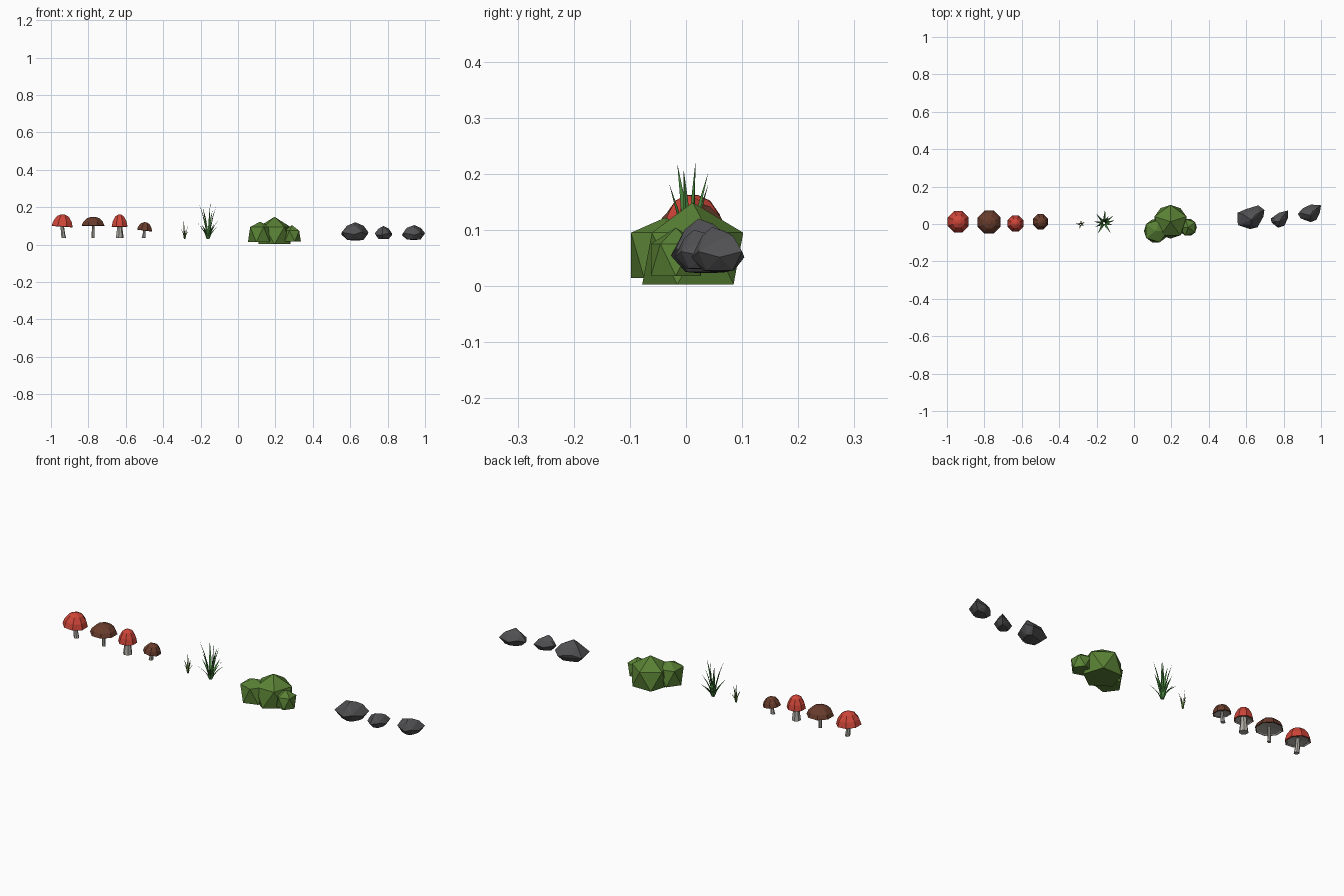
import bpy, bmesh
from math import sin, cos, pi, radians
from mathutils import Vector, Matrix

if "Cube" in bpy.data.objects:
    bpy.data.objects.remove(bpy.data.objects["Cube"])


def material(name, rgb):
    m = bpy.data.materials.new(name)
    m.diffuse_color = (*rgb, 1)
    m.use_nodes = True
    m.node_tree.nodes["Principled BSDF"].inputs["Base Color"].default_value = m.diffuse_color
    return m


RED = material("cap_red", (0.62, 0.06, 0.04))
BROWN = material("cap_brown", (0.14, 0.045, 0.025))
PALE = material("stem_pale", (0.42, 0.40, 0.36))
LEAF = material("bush_green", (0.10, 0.22, 0.035))
GRASS = material("grass_green", (0.07, 0.25, 0.05))
SPROUT = material("sprout_green", (0.13, 0.25, 0.05))
STONE = material("stone_grey", (0.08, 0.08, 0.085))


def finish(bm, name, mats):
    bmesh.ops.recalc_face_normals(bm, faces=bm.faces)
    me = bpy.data.meshes.new(name)
    bm.to_mesh(me)
    bm.free()
    ob = bpy.data.objects.new(name, me)
    bpy.context.collection.objects.link(ob)
    for m in mats:
        me.materials.append(m)
    return ob


def loft(bm, rings, inner_from=999):
    """Skin a list of point rings; bands from inner_from get material 1."""
    rows = [[bm.verts.new(p) for p in r] for r in rings]
    n = len(rows[0])
    for k, (a, b) in enumerate(zip(rows, rows[1:])):
        for i in range(n):
            f = bm.faces.new((a[i], a[(i + 1) % n], b[(i + 1) % n], b[i]))
            f.material_index = int(k >= inner_from)
    bm.faces.new(rows[0])
    f = bm.faces.new(rows[-1])
    f.material_index = int(len(rows) > inner_from)


def ring(r, z, n, cx=0.0, turn=0.0):
    return [Vector((cx + r * cos(turn + 2 * pi * i / n), r * sin(turn + 2 * pi * i / n), z))
            for i in range(n)]


def mushroom(name, x, y, r, rim, top, mat, tilt, r_foot, r_neck, bend):
    # faceted cap with pale gills underneath
    h = top - rim
    prof = [(.17, 1), (.55, .84), (.86, .45), (1, .03), (.93, 0), (.86, .08), (.2, .22)]
    bm = bmesh.new()
    loft(bm, [ring(a * r, b * h, 8, turn=pi / 8) for a, b in prof], 4)
    cap = finish(bm, name + "_cap", [mat, PALE])
    cap.matrix_world = Matrix.Translation((x, y, rim)) @ Matrix.Rotation(radians(tilt), 4, 'Y')
    # flared, slightly bent stem
    bm = bmesh.new()
    end = rim + h * .3
    loft(bm, [ring(r_foot + (r_neck - r_foot) * min(1, t * 1.5), .035 + (end - .035) * t, 7,
                   bend * (1 - t) ** 2) for t in (0, .3, .65, 1)])
    finish(bm, name + "_stem", [PALE]).location = (x, y, 0)


mushroom("red_mushroom_large", -.94, .012, .061, .096, .162, RED, 4, .013, .010, .008)
mushroom("brown_mushroom_large", -.775, .01, .066, .100, .149, BROWN, 0, .009, .007, 0)
mushroom("red_mushroom_small", -.633, .003, .046, .095, .161, RED, 0, .022, .015, 0)
mushroom("brown_mushroom_small", -.50, .012, .044, .075, .120, BROWN, 8, .011, .007, -.006)


def tuft(name, x, y, z, width, blades, mat):
    # each blade is a thin tapered triangle section leaning outward
    bm = bmesh.new()
    for dx, dy, h in blades:
        out = Vector((dx, dy, 0))
        d = out.normalized()
        side = Vector((-d.y, d.x, 0))
        rings = []
        for t, w in ((0, .7), (.35, 1), (.7, .65), (1, .04)):
            c = d * width * .4 + out * t ** 1.7 + Vector((0, 0, h * (t if h > .06 else t * (1.5 - .5 * t))))
            rings.append([c + side * width * w / 2, c - side * width * w / 2, c + d * width * w * .3])
        loft(bm, rings)
    finish(bm, name, [mat]).location = (x, y, z)


tuft("grass_tuft", -.16, .005, .03, .013,
     [(-.042, -.018, .185), (.008, .008, .188), (.038, -.008, .175), (-.022, -.03, .15),
      (-.025, .03, .17), (.02, .03, .15), (.05, .012, .10), (-.05, .008, .085),
      (.03, -.045, .08), (-.03, -.05, .075), (.005, .066, .08), (.045, .035, .065),
      (-.038, .045, .06)], GRASS)
tuft("grass_sprout", -.285, -.003, .03, .007,
     [(-.004, .006, .097), (.018, -.005, .08), (-.022, .004, .058), (.022, .014, .045),
      (-.006, -.022, .05), (.002, .022, .05)], SPROUT)


def bush(name, x, y, r, low, mid, top, turn):
    # icosahedron with its underside pressed flat
    bm = bmesh.new()
    bmesh.ops.create_icosphere(bm, subdivisions=1, radius=1)
    for v in bm.verts:
        z = top if v.co.z > .8 else mid if v.co.z > 0 else low
        v.co = (v.co.x * r / .894, v.co.y * r / .894, z)
    bmesh.ops.rotate(bm, verts=bm.verts, matrix=Matrix.Rotation(radians(turn), 3, 'Z'))
    finish(bm, name, [LEAF]).location = (x, y, 0)


bush("bush_main", .195, .012, .09, .003, .095, .149, 18)
bush("bush_left", .117, -.037, .064, .014, .095, .122, 0)
bush("bush_right", .289, -.018, .047, .018, .075, .104, 36)


def rock(name, outline, low, high):
    # convex hull of a plan outline stacked in shrinking layers
    n = len(outline)
    c = sum((Vector(p) for p in outline), Vector((0, 0))) / n
    h = high - low
    bm = bmesh.new()
    for i, p in enumerate(outline):
        d = Vector(p) - c
        for s, t in ((.6, .02), (1, .32 + .13 * (i % 2)), (.62, .8 - .08 * ((i * 2) % 3))):
            q = c + d * s
            bm.verts.new((q.x, q.y, low + h * t))
        if i % 3 == 0:
            q = c + d * .25
            bm.verts.new((q.x, q.y, high - h * .03 * i))
            bm.verts.new((q.x, q.y, low))
    res = bmesh.ops.convex_hull(bm, input=bm.verts)
    loose = [v for v in bm.verts if not v.link_faces]
    bmesh.ops.delete(bm, geom=loose, context='VERTS')
    finish(bm, name, [STONE])


rock("rock_large", [(.62, -.027), (.66, -.018), (.692, .04), (.697, .075), (.665, .10),
                    (.60, .08), (.553, .06), (.555, -.005)], .023, .12)
rock("rock_small", [(.77, -.02), (.805, -.008), (.824, .035), (.822, .072), (.775, .06),
                    (.732, .03), (.735, .008)], .03, .10)
rock("rock_medium", [(.945, .01), (.975, .022), (.993, .06), (1.0, .10), (.945, .104),
                     (.905, .085), (.876, .055), (.89, .03)], .026, .105)
